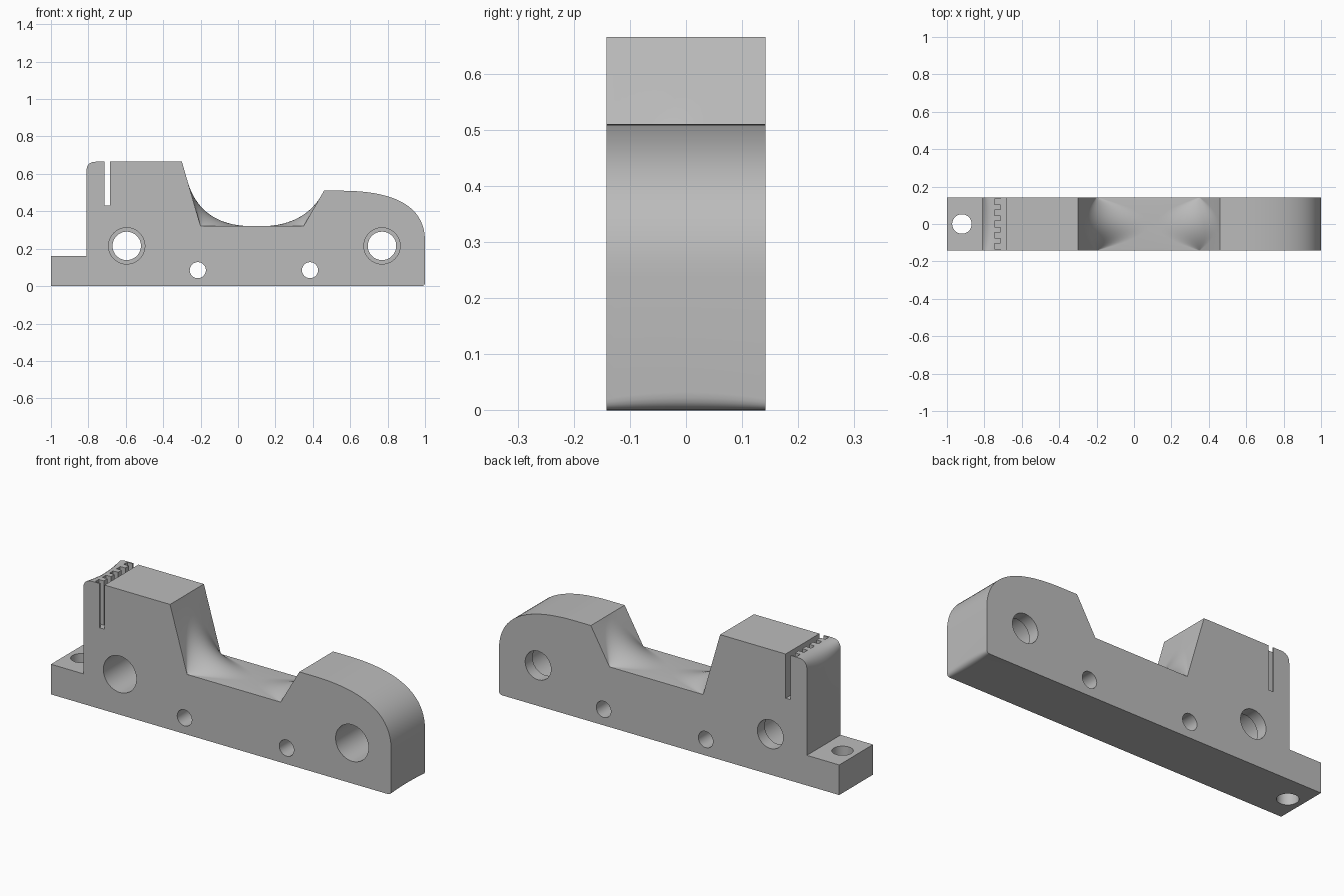
import bpy
import bmesh
import math
from mathutils import Vector

if "Cube" in bpy.data.objects:
    bpy.data.objects.remove(bpy.data.objects["Cube"], do_unlink=True)

HALF = 0.142      # half thickness
SLICES = 20

grey = bpy.data.materials.new("machined_grey")
grey.use_nodes = True
grey.diffuse_color = (0.5, 0.5, 0.5, 1)
grey.node_tree.nodes["Principled BSDF"].inputs["Base Color"].default_value = (0.5, 0.5, 0.5, 1)


def rounded(before, corner, after, n=14):
    """Curve that leaves one edge at 'before' and joins the next at 'after'."""
    a, c, b = Vector(before), Vector(corner), Vector(after)
    return [a.lerp(c, i / n).lerp(c.lerp(b, i / n), i / n) for i in range(n + 1)]


def blend(corner, target, t):
    return Vector(corner).lerp(Vector(target), t)


def section(bulge):
    """Side outline; bulge runs from 0 at the faces to 1 at mid thickness."""
    t = 0.01 + 0.99 * bulge
    foot = 0.02 + 0.012 * bulge
    crown = 0.05 + 0.035 * bulge
    left_low, right_low = (-0.2, 0.32), (0.35, 0.32)
    pts = [Vector((-1, 0))]
    pts += rounded((1 - foot, 0), (1, 0), (1, foot), 6)
    pts += rounded((1, 0.24), (1, 0.51), (0.55, 0.51), 24)
    pts.append(Vector((0.46, 0.51)))
    pts += rounded(blend(right_low, (0.45, 0.49), t), right_low,
                   blend(right_low, (0.12, 0.32), t))
    pts += rounded(blend(left_low, (0.08, 0.32), t), left_low,
                   blend(left_low, (-0.27, 0.56), t))
    pts.append(Vector((-0.3, 0.665)))
    pts += rounded((-0.81 + crown, 0.665), (-0.81, 0.665), (-0.81, 0.665 - crown), 8)
    pts += [Vector((-0.81, 0.16)), Vector((-1, 0.16))]
    return pts


def finish(bm, name):
    bmesh.ops.recalc_face_normals(bm, faces=bm.faces)
    mesh = bpy.data.meshes.new(name)
    bm.to_mesh(mesh)
    bm.free()
    mesh.materials.append(grey)
    obj = bpy.data.objects.new(name, mesh)
    bpy.context.collection.objects.link(obj)
    return obj


# Body: side outlines lofted through the thickness
bm = bmesh.new()
rings = []
for i in range(SLICES + 1):
    u = 2 * i / SLICES - 1
    rings.append([bm.verts.new((p.x, u * HALF, p.y)) for p in section(1 - u * u)])
for low, high in zip(rings, rings[1:]):
    for k in range(len(low)):
        j = (k + 1) % len(low)
        bm.faces.new((low[k], low[j], high[j], high[k]))
bm.faces.new(rings[0])
bm.faces.new(rings[-1])
body = finish(bm, "bracket_body")


def cut(cutter):
    cutter.hide_render = True
    mod = body.modifiers.new("cut", 'BOOLEAN')
    mod.operation = 'DIFFERENCE'
    mod.solver = 'EXACT'
    mod.object = cutter
    bpy.context.view_layer.objects.active = body
    bpy.ops.object.modifier_apply(modifier=mod.name)
    bpy.data.objects.remove(cutter, do_unlink=True)


def drill(start, end, radius):
    start, end = Vector(start), Vector(end)
    axis = end - start
    bm = bmesh.new()
    bmesh.ops.create_cone(bm, cap_ends=True, segments=48, radius1=radius,
                          radius2=radius, depth=axis.length)
    bmesh.ops.rotate(bm, verts=bm.verts,
                     matrix=axis.to_track_quat('Z', 'Y').to_matrix())
    bmesh.ops.translate(bm, verts=bm.verts, vec=(start + end) / 2)
    cut(finish(bm, "drill_cutter"))


def mill(low, high):
    low, high = Vector(low), Vector(high)
    bm = bmesh.new()
    bmesh.ops.create_cube(bm, size=1)
    bmesh.ops.scale(bm, verts=bm.verts, vec=high - low)
    bmesh.ops.translate(bm, verts=bm.verts, vec=(low + high) / 2)
    cut(finish(bm, "slot_cutter"))


# Large stepped holes, wide from the front and narrow at the back
for x in (-0.595, 0.77):
    drill((x, -0.3, 0.215), (x, 0.08, 0.215), 0.097)
    drill((x, 0, 0.215), (x, 0.3, 0.215), 0.076)

# Small through holes
for x in (-0.215, 0.385):
    drill((x, -0.3, 0.085), (x, 0.3, 0.085), 0.043)

# Vertical hole in the foot tab
drill((-0.92, 0, -0.1), (-0.92, 0, 0.3), 0.052)

# Narrow slot with a toothed wall
mill((-0.715, -0.3, 0.43), (-0.685, 0.3, 0.8))
for i in range(-2, 3):
    y = i * 0.06
    mill((-0.745, y - 0.015, 0.43), (-0.7, y + 0.015, 0.8))

# Smooth curves, sharp edges
bpy.ops.object.select_all(action='DESELECT')
body.select_set(True)
bpy.context.view_layer.objects.active = body
bpy.ops.object.shade_smooth_by_angle(angle=math.radians(30))
